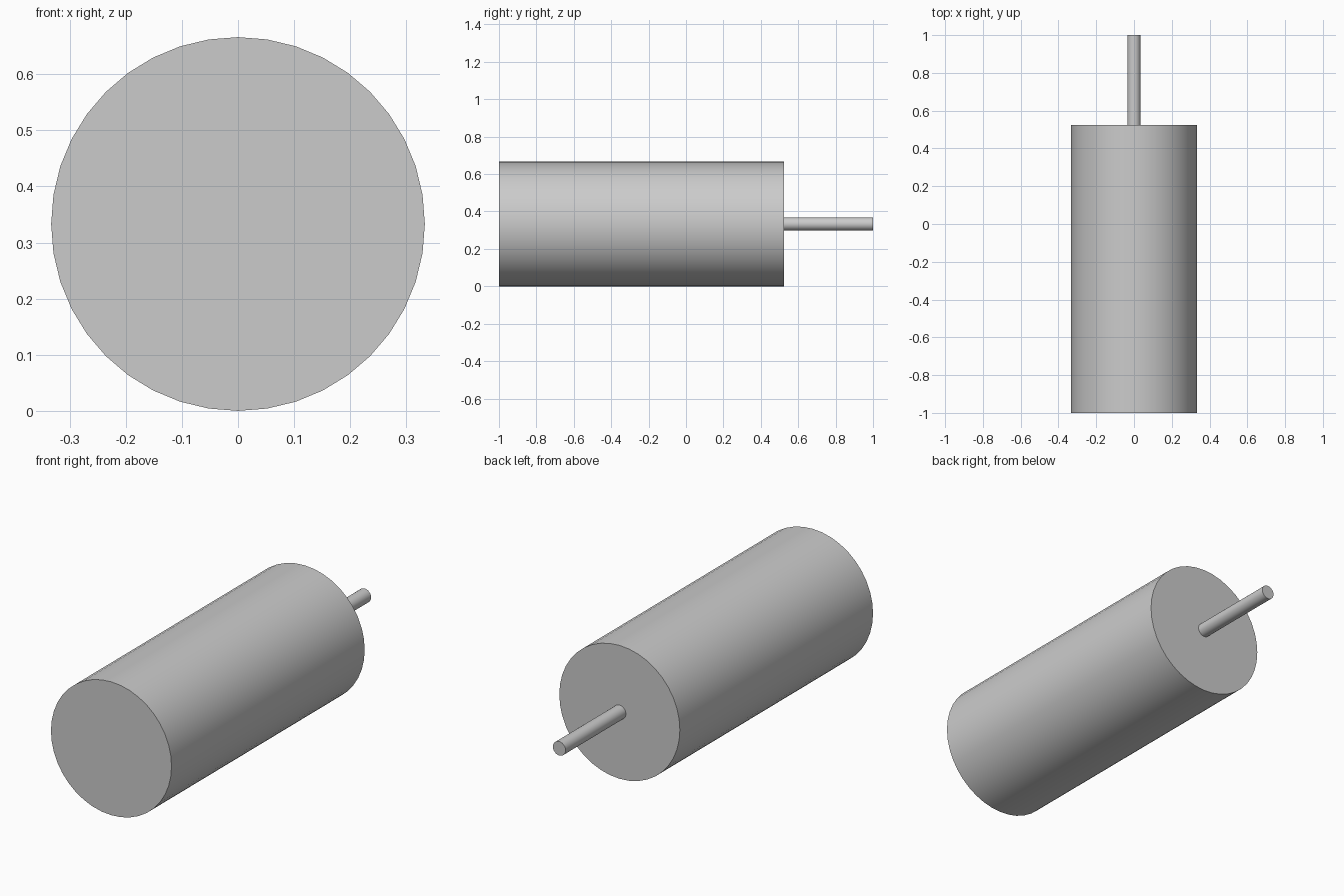
import bpy
import math

default = bpy.data.objects.get("Cube")
if default:
    bpy.data.objects.remove(default, do_unlink=True)

RADIUS = 0.333

# One plain grey for the whole model
grey = bpy.data.materials.new("light_grey")
grey.use_nodes = True
colour = (0.6, 0.6, 0.6, 1)
grey.diffuse_color = colour
grey.node_tree.nodes["Principled BSDF"].inputs["Base Color"].default_value = colour


def lying_cylinder(name, radius, front, back, sides):
    """Capped cylinder along y, from front to back, on the shared axis."""
    bpy.ops.mesh.primitive_cylinder_add(
        vertices=sides, radius=radius, depth=back - front,
        location=(0, (front + back) / 2, RADIUS), rotation=(math.pi / 2, 0, 0))
    part = bpy.context.object
    part.name = name
    part.data.materials.append(grey)
    bpy.ops.object.shade_smooth_by_angle(angle=math.radians(40))
    return part


# Large drum body and the thin shaft leaving its back face
lying_cylinder("body", RADIUS, -1, 0.524, 40)
lying_cylinder("shaft", 0.035, 0.524, 1, 24)
